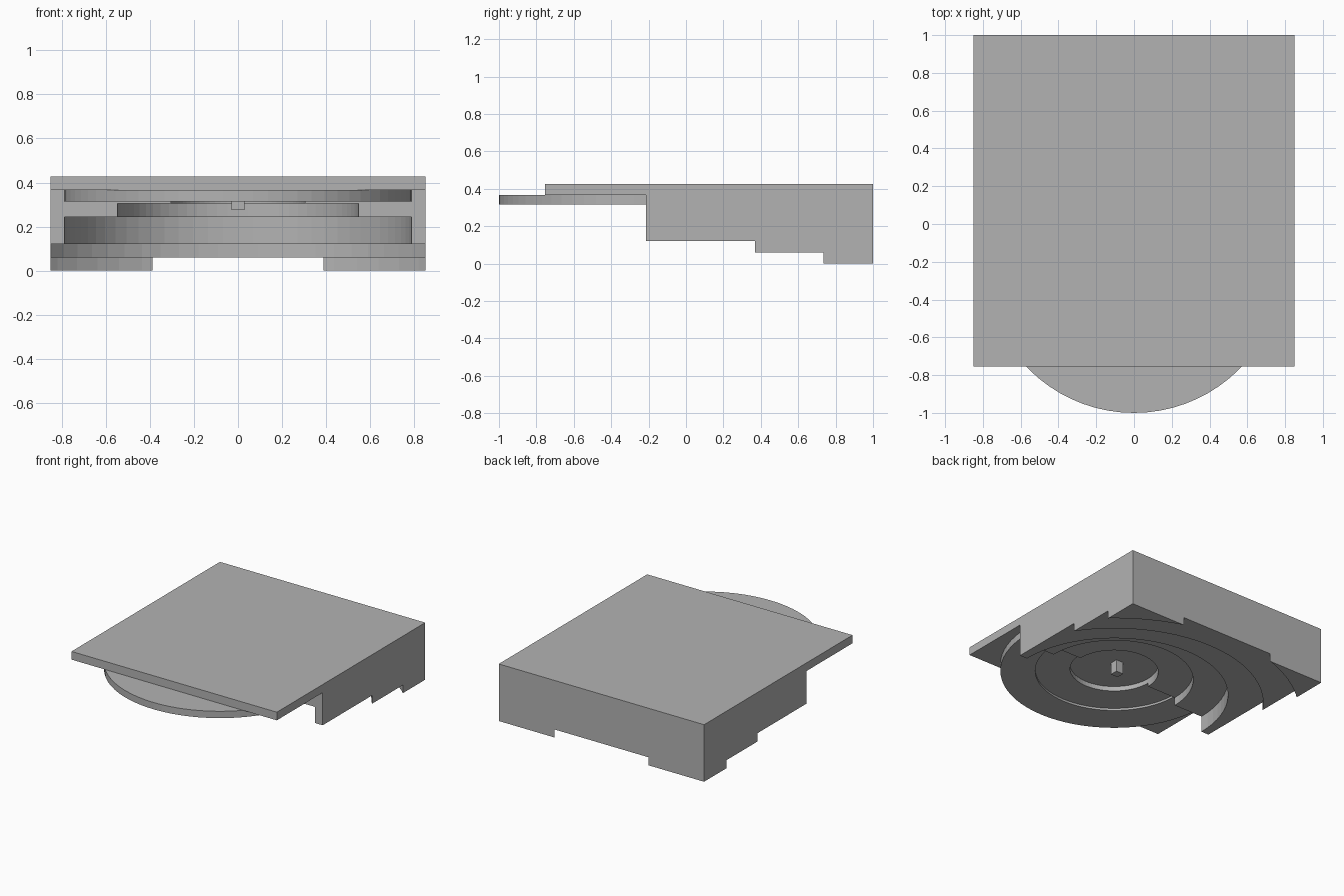
import bpy, bmesh, math
from mathutils import Matrix, Vector

if "Cube" in bpy.data.objects:
    bpy.data.objects.remove(bpy.data.objects["Cube"])

CY = -0.213         # centre line of all the round steps
SEG = 72            # facets in a full turn

grey = bpy.data.materials.new("mid_grey")
grey.diffuse_color = (0.45, 0.45, 0.45, 1)
grey.use_nodes = True
grey.node_tree.nodes["Principled BSDF"].inputs["Base Color"].default_value = grey.diffuse_color


def finish(name, bm):
    bmesh.ops.remove_doubles(bm, verts=bm.verts, dist=1e-5)
    bmesh.ops.recalc_face_normals(bm, faces=bm.faces)
    me = bpy.data.meshes.new(name)
    bm.to_mesh(me)
    bm.free()
    me.materials.append(grey)
    ob = bpy.data.objects.new(name, me)
    bpy.context.collection.objects.link(ob)
    return ob


def extrude_x(name, yz, half):
    """Side profile (y, z) extruded across x."""
    bm = bmesh.new()
    f = bm.faces.new([bm.verts.new((-half, y, z)) for y, z in yz])
    g = bmesh.ops.extrude_face_region(bm, geom=[f])["geom"]
    bmesh.ops.translate(bm, vec=(2 * half, 0, 0),
                        verts=[v for v in g if isinstance(v, bmesh.types.BMVert)])
    return finish(name, bm)


def lathe(name, rz, start, turn):
    """(r, z) profile turned about the upright axis at y = CY."""
    n = round(SEG * turn / math.tau)
    full = n == SEG
    bm = bmesh.new()
    rings = []
    for i in range(n if full else n + 1):
        a = start + turn * i / n
        rings.append([bm.verts.new((r * math.cos(a), CY + r * math.sin(a), z)) for r, z in rz])
    m = len(rz)
    for i in range(n):
        p, q = rings[i], rings[(i + 1) % len(rings)]
        for j in range(m if not full else m - 1):
            k = (j + 1) % m
            bm.faces.new((p[j], q[j], q[k], p[k]))
    if full:    # flat lids at both ends of the profile
        bm.faces.new([r[0] for r in rings])
        bm.faces.new([r[-1] for r in rings])
    else:       # flat cut ends
        bm.faces.new(rings[0])
        bm.faces.new(rings[-1])
    return finish(name, bm)


# Block with overhanging roof slab
body = extrude_x("stepped_body", [(-0.755, 0.427), (1, 0.427), (1, 0), (CY, 0),
                                  (CY, 0.366), (-0.755, 0.366)], 0.85)

# Round terraces carved out of the underside
tiers = [(1.275, -0.1, 0.06), (1.03, 0.06, 0.122), (0.787, 0.122, 0.243),
         (0.546, 0.243, 0.304), (0.305, 0.304, 0.3665)]
profile = [p for r, z0, z1 in tiers for p in ((r, z0), (r, z1))]
cutter = lathe("terrace_cutter", profile, 0, math.tau)
cutter.hide_render = True
mod = body.modifiers.new("terraces", 'BOOLEAN')
mod.operation = 'DIFFERENCE'
mod.solver = 'EXACT'
mod.object = cutter
bpy.context.view_layer.objects.active = body
bpy.ops.object.modifier_apply(modifier=mod.name)
bpy.data.objects.remove(cutter)

# Half-round stepped disc under the front overhang
lathe("front_half_disc", [(0.305, 0.366), (0.305, 0.331), (0.546, 0.331),
                          (0.546, 0.315), (0.787, 0.315), (0.787, 0.366)],
      math.pi, math.pi)

# Small square peg in the middle
bm = bmesh.new()
bmesh.ops.create_cube(bm, size=1, matrix=Matrix.Translation((0, -0.183, 0.321))
                      @ Matrix.Diagonal(Vector((0.06, 0.06, 0.09, 1))))
finish("centre_peg", bm)
